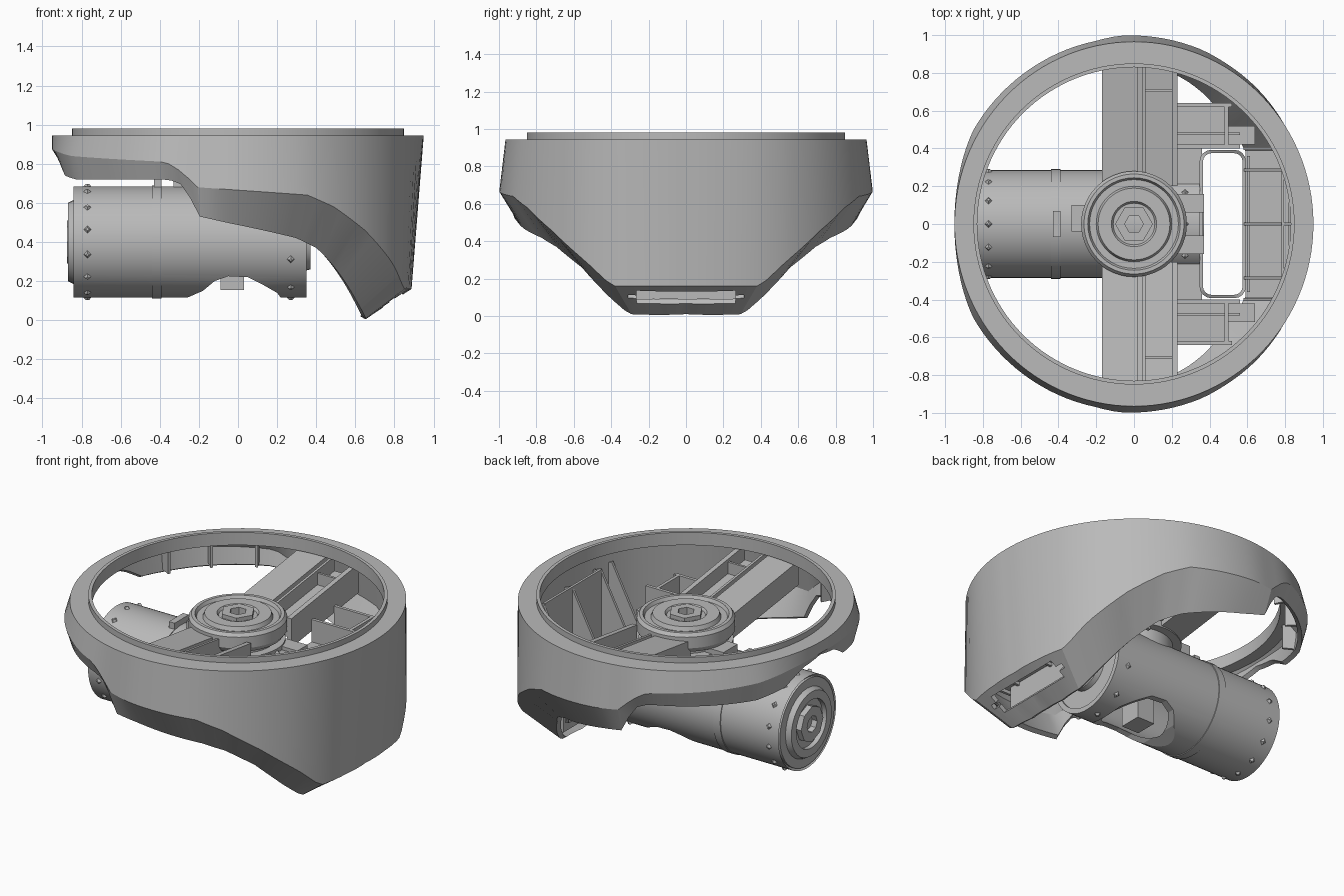
import bpy, bmesh, math
from math import sin, cos, pi, radians
from mathutils import Vector, Matrix

old = bpy.data.objects.get("Cube")
if old:
    bpy.data.objects.remove(old, do_unlink=True)

GREY = (0.49, 0.49, 0.49, 1)
mat = bpy.data.materials.new("plain grey")
mat.use_nodes = True
mat.diffuse_color = GREY
mat.node_tree.nodes["Principled BSDF"].inputs["Base Color"].default_value = GREY


def finish(name, bm, smooth=True):
    bmesh.ops.recalc_face_normals(bm, faces=bm.faces)
    me = bpy.data.meshes.new(name)
    bm.to_mesh(me)
    bm.free()
    me.materials.append(mat)
    ob = bpy.data.objects.new(name, me)
    bpy.context.collection.objects.link(ob)
    if smooth:
        bpy.ops.object.select_all(action='DESELECT')
        ob.select_set(True)
        bpy.context.view_layer.objects.active = ob
        bpy.ops.object.shade_smooth_by_angle(angle=radians(25))
    return ob


def loft(name, loops):
    """Closed skin through loops that themselves close into a ring."""
    bm = bmesh.new()
    vs = [[bm.verts.new(p) for p in loop] for loop in loops]
    n, m = len(vs), len(vs[0])
    for i in range(n):
        a, b = vs[i], vs[(i + 1) % n]
        for j in range(m):
            k = (j + 1) % m
            bm.faces.new((a[j], a[k], b[k], b[j]))
    return finish(name, bm)


def lathe(name, profile, axis='Z', segs=48):
    """Spin a closed (radius, height) profile about the z axis, or the x axis at z 0.4."""
    loops = []
    for i in range(segs):
        c, s = cos(2 * pi * i / segs), sin(2 * pi * i / segs)
        if axis == 'Z':
            loops.append([(r * c, r * s, h) for r, h in profile])
        else:
            loops.append([(h, r * c, 0.4 + r * s) for r, h in profile])
    return loft(name, loops)


def prism(name, pts, axis, a, b):
    """Extrude a flat outline along x (outline y,z), y (outline x,z) or z (outline x,y)."""
    put = {'X': lambda p, t: (t, p[0], p[1]),
           'Y': lambda p, t: (p[0], t, p[1]),
           'Z': lambda p, t: (p[0], p[1], t)}[axis]
    bm = bmesh.new()
    lo, hi = [[bm.verts.new(put(p, t)) for p in pts] for t in (a, b)]
    bm.faces.new(lo)
    bm.faces.new(hi)
    for i in range(len(pts)):
        j = (i + 1) % len(pts)
        bm.faces.new((lo[i], lo[j], hi[j], hi[i]))
    return finish(name, bm, False)


def box(name, x, y, z):
    return prism(name, [(x[0], y[0]), (x[1], y[0]), (x[1], y[1]), (x[0], y[1])], 'Z', *z)


def cut(ob, cutter):
    mod = ob.modifiers.new("cut", 'BOOLEAN')
    mod.operation, mod.object, mod.solver = 'DIFFERENCE', cutter, 'EXACT'
    bpy.context.view_layer.update()
    me = bpy.data.meshes.new_from_object(ob.evaluated_get(bpy.context.evaluated_depsgraph_get()))
    ob.modifiers.clear()
    ob.data = me
    bpy.data.objects.remove(cutter, do_unlink=True)


# Housing: angle, edge radius, edge height, bottom radius, bottom height
KEYS = [(0, .885, .16, .65, .01), (12, .9, .16, .665, .005), (25, .935, .16, .72, .01),
        (34, .955, .29, .73, .1), (48, .97, .46, .75, .26), (60, .98, .58, .8, .37),
        (69, .99, .64, .83, .42), (94, 1, .67, .9, .5), (102, .99, .68, .94, .53),
        (107, .99, .76, .95, .69), (112, .99, .81, .95, .72), (150, .985, .84, .955, .72),
        (162, .965, .86, .93, .74), (170, .955, .87, .93, .82), (180, .95, .875, .93, .85)]


def shell_at(deg):
    for a, b in zip(KEYS, KEYS[1:]):
        if deg <= b[0]:
            t = (deg - a[0]) / (b[0] - a[0])
            return [u + (v - u) * t for u, v in zip(a[1:], b[1:])]


loops = []
for i in range(120):
    ang = i * 3
    re, ze, rb, zb = shell_at(min(ang, 360 - ang))
    c, s = cos(radians(ang)), sin(radians(ang))
    top = .95 + .015 * s * s
    sect = [(.83, .98), (.85, .98), (.85, .945), (top, .945), (re, ze), (rb, zb),
            (rb - .025, zb + .015), (re - .04, ze + .015), (top - .05, .9), (.83, .9)]
    loops.append([(r * c, r * s, z) for r, z in sect])
housing = loft("housing", loops)

# Grip slot through the sloped lower lip, with a plate behind it
bm = bmesh.new()
bmesh.ops.create_cube(bm, size=1)
bmesh.ops.scale(bm, verts=bm.verts, vec=(.12, .62, .16))
corners = [e for e in bm.edges if abs(e.verts[0].co.z - e.verts[1].co.z) > .1]
bmesh.ops.bevel(bm, geom=corners, offset=.045, segments=4, affect='EDGES')
bmesh.ops.transform(bm, verts=bm.verts,
                    matrix=Matrix.Translation((.79, 0, .1)) @ Matrix.Rotation(radians(-35), 4, 'Y'))
cut(housing, finish("slot_cutter", bm, False))
box("slot_back_plate", (.598, .615), (-.36, .36), (.09, .38))

# Motor barrel lying along x, hollow, with an arched opening underneath
barrel = lathe("motor_barrel", [(.255, -.81), (.285, -.84), (.285, .35), (.255, .35)], 'X', 64)
cut(barrel, prism("barrel_cutter", [(-.27, .05), (-.26, .115), (-.18, .15), (-.12, .2), (-.05, .225),
                                   (.05, .22), (.13, .18), (.2, .14), (.23, .1), (.23, .05)], 'Y', -.4, .4))
lathe("barrel_band", [(.27, -.44), (.29, -.44), (.29, -.39), (.27, -.39)], 'X', 64)
lathe("barrel_end_plate", [(.002, -.84), (.27, -.84), (.27, -.8), (.002, -.8)], 'X')
lathe("end_cap_outer_ring", [(.15, -.87), (.2, -.87), (.22, -.83), (.15, -.83)], 'X', 32)
lathe("end_cap_inner_ring", [(.05, -.875), (.11, -.875), (.11, -.83), (.05, -.83)], 'X', 8)
lathe("barrel_inner_plate", [(.002, .31), (.27, .31), (.27, .34), (.002, .34)], 'X')
lathe("inner_end_cap", [(.06, .33), (.15, .33), (.14, .37), (.06, .37)], 'X', 32)
box("band_fin", (-.43, -.39), (-.07, .07), (.66, .72))

# Pointed screws around both ends of the barrel
bm = bmesh.new()
for x, count in ((-.77, 14), (.27, 10)):
    for i in range(count):
        a = 2 * pi * (i + .5) / count
        out = Vector((0, cos(a), sin(a)))
        place = Matrix.Translation(Vector((x, 0, .4)) + out * .285)
        turn = out.to_track_quat('Z', 'Y').to_matrix().to_4x4()
        bmesh.ops.create_cone(bm, cap_ends=True, segments=4, radius1=.03, radius2=.008,
                              depth=.025, matrix=place @ turn)
finish("barrel_screws", bm, False)

# Round hub on top of the barrel
lathe("hub_column", [(.05, .56), (.22, .56), (.22, .77), (.05, .77)])
lathe("hub_disc", [(.08, .74), (.26, .74), (.28, .77), (.28, .84), (.265, .86), (.245, .86),
                   (.235, .84), (.2, .84), (.19, .865), (.12, .865), (.11, .85), (.08, .85)])
lathe("hub_hex_nut", [(.05, .76), (.1, .76), (.1, .875), (.05, .875)], 'Z', 6)
lathe("hub_flange", [(.1, .66), (.27, .66), (.27, .71), (.1, .71)])
box("hub_rear_tab", (-.33, -.2), (-.04, .1), (.66, .74))
box("shaft_stub", (-.09, .03), (-.07, .07), (.155, .6))
for y in (-.11, .11):
    box("hub_bracket", (.18, .37), (y - .05, y + .05), (.42, .7))


def rising(s, top, bottom):
    """Side outline of an arm climbing from the hub to the rim."""
    y0, y1, up = s * .2, s * .87, .09
    return [(y0, top), (y1, top + up), (y1, bottom + up), (y0, bottom)]


def pocket_wall(y):
    """Web climbing from the low well rim to the housing wall."""
    prism("pocket_wall", [(.58, .3), (.82, .3), (.84, .8), (.79, .82), (.58, .42)],
          'Y', y - .008, y + .008)


# Two rising arms, each a box beam beside a ribbed channel
for s in (-1, 1):
    prism("arm_beam", rising(s, .81, .66), 'X', -.17, .02)
    prism("arm_floor", rising(s, .72, .69), 'X', .02, .22)
    prism("arm_side_wall", rising(s, .81, .63), 'X', .2, .23)
    prism("arm_rib", rising(s, .81, .7), 'X', .045, .06)
    box("arm_cross_rib", (.05, .21), (s * .7, s * .715), (.74, .86))
    # Side trays
    box("tray_floor", (.23, .5), (s * .42, s * .63), (.58, .61))
    box("tray_outer_wall", (.23, .52), (s * .62, s * .64), (.55, .73))
    box("tray_inner_wall", (.23, .56), (s * .4, s * .42), (.5, .73))
    box("tray_end_wall", (.48, .5), (s * .4, s * .64), (.55, .73))
    box("tray_middle_rib", (.23, .56), (s * .47, s * .485), (.59, .69))
    box("tray_bridge", (.23, .36), (s * .16, s * .42), (.56, .59))
    box("corner_floor", (.5, .64), (s * .42, s * .52), (.52, .55))
    # Sloped webs of the wall pockets
    pocket_wall(s * .285)
    pocket_wall(s * .4)
    # Ribs inside the rear band
    for a in (118, 135, 152):
        rib = box("band_rib", (.86, .94), (-.008, .008), (.75, .91))
        rib.rotation_euler.z = radians(s * a)
pocket_wall(0)
box("pocket_floor", (.59, .82), (-.39, .39), (.32, .35))
box("pocket_back_panel", (.78, .795), (-.28, .28), (.33, .82))


# Rounded well open top to bottom, its lower rim sloping with the housing
def rounded(grow):
    pts = []
    for k in range(4):
        cx = .47 + (.06 if k in (0, 3) else -.06)
        cy = .33 if k < 2 else -.33
        for j in range(5):
            a = (k + j / 4) * pi / 2
            pts.append((cx + (.045 + grow) * cos(a), cy + (.045 + grow) * sin(a)))
    return pts


loops = []
for (ix, iy), (ox, oy) in zip(rounded(0), rounded(.018)):
    low = .45 - (ox - .36) * 1.3
    high = .6 - (ox - .36) * .75
    loops.append([(ix, iy, low), (ox, oy, low), (ox, oy, high), (ix, iy, high)])
loft("grip_well", loops)
